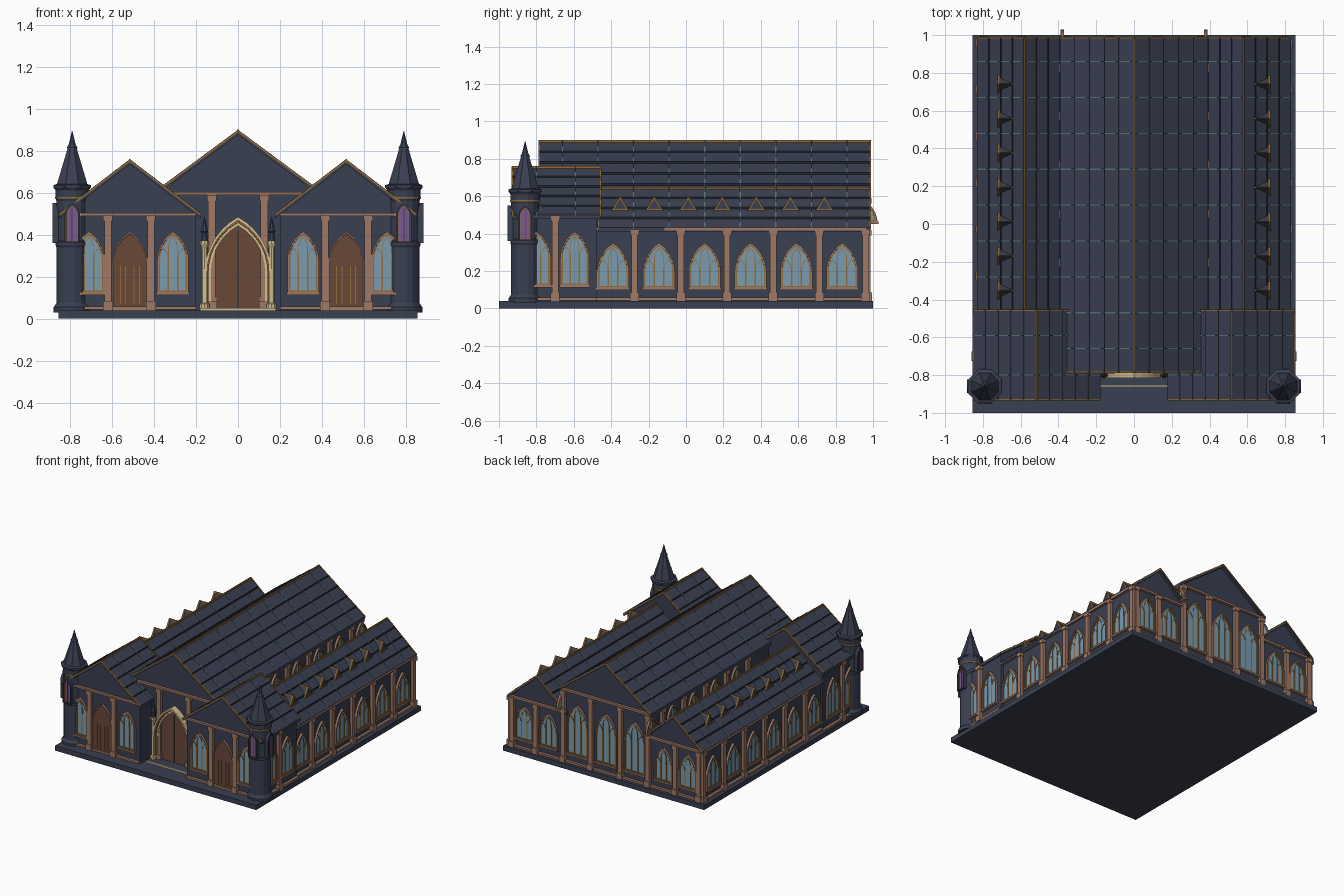
import bpy, bmesh
from math import pi, sin, cos, atan2, radians
from mathutils import Matrix, Vector

if "Cube" in bpy.data.objects:
    bpy.data.objects.remove(bpy.data.objects["Cube"])


def material(name, rgb):
    m = bpy.data.materials.new(name)
    m.use_nodes = True
    m.diffuse_color = (*rgb, 1)
    m.node_tree.nodes["Principled BSDF"].inputs["Base Color"].default_value = (*rgb, 1)
    return m


SLATE = material("slate", (.042, .05, .083))
SEAM = material("dark_seam", (.016, .019, .03))
RIB = material("grey_blue", (.1, .17, .21))
STONE = material("tan_stone", (.35, .19, .13))
DOOR = material("brown_wood", (.14, .065, .04))
GOLD = material("gold", (.3, .15, .035))
CREAM = material("cream", (.66, .52, .29))
GLASS = material("blue_glass", (.2, .33, .43))
PURPLE = material("purple_glass", (.2, .1, .27))

parts = {}
FRONT = Matrix.Identity(4)


def mesh(name, mat):
    return parts.setdefault(name, (bmesh.new(), mat))[0]


def place(x, y, degrees=0):
    return Matrix.Translation((x, y, 0)) @ Matrix.Rotation(radians(degrees), 4, "Z")


def loop(bm, pts, d, M):
    return [bm.verts.new(M @ Vector((u, -d, z))) for u, z in pts]


def bridge(bm, a, b):
    for i in range(len(a)):
        j = (i + 1) % len(a)
        bm.faces.new((a[i], a[j], b[j], b[i]))


# Outline pushed outward from a wall, d being the distance in front of it
def prism(name, mat, pts, d0, d1, M=FRONT):
    bm = mesh(name, mat)
    a, b = loop(bm, pts, d0, M), loop(bm, pts, d1, M)
    bridge(bm, a, b)
    bm.faces.new(a)
    bm.faces.new(b)


def ring(name, mat, outer, inner, d0, d1, M):
    bm = mesh(name, mat)
    loops = [loop(bm, p, d, M) for p, d in
             ((outer, d0), (outer, d1), (inner, d1), (inner, d0))]
    for i in range(4):
        bridge(bm, loops[i], loops[(i + 1) % 4])


def rect(u, w, z0, z1):
    return [(u - w / 2, z0), (u + w / 2, z0), (u + w / 2, z1), (u - w / 2, z1)]


def block(name, mat, x0, x1, y0, y1, z0, z1):
    prism(name, mat, rect((x0 + x1) / 2, x1 - x0, z0, z1), -y1, -y0)


# Pointed arch outline made of two arcs
def arch(u, w, z0, z1, rise, n=7):
    h = w / 2
    r = (h * h + rise * rise) / (2 * h)
    end = atan2(rise, r - h)
    side = [(h - r + r * cos(end * i / n), z1 - rise + r * sin(end * i / n)) for i in range(n + 1)]
    right = [(h, z0)] + side
    return [(u + a, z) for a, z in right] + [(u - a, z) for a, z in reversed(right[:-1])]


def arch_ring(name, mat, u, w, z0, z1, rise, t, d0, d1, M):
    ring(name, mat, arch(u, w, z0, z1, rise),
         arch(u, w - 2 * t, z0 + t, z1 - t * 1.3, rise * (w - 2 * t) / w), d0, d1, M)


def window(M, w, z0, z1):
    rise = w * .9
    arch_ring("window_frames", STONE, 0, w, z0, z1, rise, .008, 0, .016, M)
    wi, spring = w - .016, z1 - rise
    prism("window_glass", GLASS, arch(0, wi, z0 + .005, z1 - .01, rise * .92), 0, .005, M)
    arch_ring("window_gold_edges", GOLD, 0, wi, z0 + .008, z1 - .01, rise * .92, .006, .003, .011, M)
    for k in (-1, 0, 1):
        top = spring + rise * (.82 if k == 0 else .42)
        arch_ring("window_tracery", GOLD, k * wi / 3, wi / 3, z0 + .008, top, wi * .36, .004, .003, .009, M)
    prism("window_sills", STONE, rect(0, w + .01, z0 - .008, z0 + .004), 0, .02, M)


def pillar(M, z0, z1, w=.034):
    prism("pillars", STONE, rect(0, w, z0, z1), 0, .022, M)
    prism("pillar_bases", STONE, rect(0, w + .014, z0, z0 + .045), 0, .03, M)
    prism("pillar_capitals", STONE, rect(0, w + .012, z1 - .03, z1), 0, .028, M)


def beam(M, length, z, h=.014):
    prism("beams", STONE, rect(0, length, z, z + h), 0, .02, M)


def side_door(M):
    prism("side_doors", DOOR, arch(0, .16, .045, .405, .15), 0, .008, M)
    arch_ring("side_door_frames", STONE, 0, .172, .04, .415, .16, .007, 0, .016, M)
    for u in (-.045, -.02, .02, .045):
        prism("door_straps", GOLD, rect(u, .005, .07, .25), .006, .013, M)


def chevron(xc, half, zr, ze, lo, hi):
    return [(xc - half, ze + hi), (xc, zr + hi), (xc + half, ze + hi),
            (xc + half, ze + lo), (xc, zr + lo), (xc - half, ze + lo)]


# Gabled roof with overlapping courses, cross ribs and gold verges
def roof(name, xc, half, zr, ze, y0, y1, courses, ribs):
    def at(t, lift):
        return half * t, zr + (ze - zr) * t + lift
    right = []
    for i in range(courses):
        right += [at(i / courses, 0), at((i + 1) / courses, .008)]
    right.append(at(1, -.015))
    inner = [(xc, zr - .015)]
    prism(name, SLATE, [(xc - a, z) for a, z in reversed(right[1:])]
          + [(xc + a, z) for a, z in right] + inner, -y1, -y0)
    for i in range(1, courses):
        a, z = at(i / courses, .004)
        for s in (1, -1):
            block("roof_seams", SEAM, xc + s * a - .0025, xc + s * a + .0025, y0, y1, z - .004, z + .006)
    for y in ribs:
        prism("roof_ribs", RIB, chevron(xc, half, zr, ze, 0, .01), -y - .003, -y + .003)
    for y in (y0, y1):
        prism("gold_verges", GOLD, chevron(xc, half, zr, ze, -.002, .009), -y - .004, -y + .004)
    block("ridge_caps", GOLD, xc - .004, xc + .004, y0, y1, zr - .005, zr + .01)


def house(name, x0, x1, y0, y1, eave, xc, zr, ze):
    prism(name, SLATE, [(x0, .03), (x1, .03), (x1, eave), (xc, zr - .01), (x0, eave)], -y1, -y0)


def lathe(name, mat, x, y, profile, n):
    bm = mesh(name, mat)
    rings = [[bm.verts.new((x + r * cos(2 * pi * (i + .5) / n), y + r * sin(2 * pi * (i + .5) / n), z))
              for i in range(n)] for r, z in profile]
    for a, b in zip(rings, rings[1:]):
        bridge(bm, a, b)
    bm.faces.new(rings[0])
    bm.faces.new(rings[-1])


# Plinth and entrance step
block("plinth", SLATE, -.855, .855, -1, 1, 0, .038)
block("entrance_step", SLATE, -.18, .18, -.855, -.76, .03, .05)
block("step_edge", CREAM, -.18, .18, -.862, -.855, .03, .05)

# Nave
house("nave_walls", -.37, .37, -.765, .965, .6, 0, .89, .6)
rib_rows = [-.66 + .19 * i for i in range(9)]
roof("nave_roof", 0, .392, .89, .6, -.785, .985, 5, rib_rows)
front, back = place(0, -.765), place(0, .965, 180)
beam(front, .7, .588, .016)
beam(back, .74, .588, .016)
beam(back, 1.64, .043)
for x in (-.125, .125):
    pillar(place(x, -.765), .04, .59)
for x in (-.36, -.125, .125, .36):
    pillar(place(x, .965, 180), .04, .59)
for x in (-.243, 0, .243):
    window(place(x, .965, 180), .18, .11, .5)

# Main portal
prism("portal_doors", DOOR, arch(0, .27, .045, .45, .23), 0, .01, front)
prism("portal_door_gap", SEAM, rect(0, .003, .05, .42), .008, .012, front)
arch_ring("portal_arch_outer", CREAM, 0, .32, .035, .485, .27, .013, 0, .05, front)
arch_ring("portal_arch_band", GOLD, 0, .294, .035, .468, .25, .007, 0, .038, front)
arch_ring("portal_arch_inner", CREAM, 0, .282, .035, .458, .24, .012, 0, .026, front)
for s in (1, -1):
    lathe("portal_columns", CREAM, s * .16, -.8,
          [(.025, .035), (.025, .07), (.015, .075), (.015, .34), (.023, .355), (.023, .37)], 10)
    lathe("portal_pinnacles", SLATE, s * .16, -.8,
          [(.018, .37), (.015, .41), (.02, .415), (.001, .485)], 8)
    prism("door_plates", STONE, rect(s * .115, .025, .05, .1), 0, .016, front)

for s in (1, -1):
    # Front wings
    cx = s * .515
    house("front_wing_walls", cx - .315, cx + .315, -.905, -.475, .5, cx, .75, .5)
    roof("front_wing_roofs", cx, .338, .75, .492, -.93, -.457, 5, (-.8, -.59))
    beam(place(cx, -.905), .63, .49)
    beam(place(cx, -.905), .63, .043)
    side_door(place(cx, -.905))
    for x in (.415, .62):
        pillar(place(s * x, -.905), .04, .495)
    for x in (.31, .71):
        window(place(s * x, -.905), .15, .12, .415)
    side = s * 90
    for z in (.49, .043):
        beam(place(s * .83, -.69, side), .43, z)
    for y in (-.8, -.595):
        window(place(s * .83, y, side), .155, .12, .41)
    pillar(place(s * .83, -.7, side), .04, .495)

    # Side aisles
    ax = s * .58
    house("aisle_walls", ax - .23, ax + .23, -.48, .965, .44, ax, .64, .43)
    roof("aisle_roofs", ax, .25, .64, .425, -.47, .985, 4, rib_rows[1:])
    for z, h in ((.415, .016), (.043, .014)):
        beam(place(s * .81, .245, side), 1.44, z, h)
    beam(place(s * .59, .965, 180), .44, .415, .016)
    for i in range(6):
        window(place(s * .81, -.39 + .245 * i, side), .17, .105, .35)
        pillar(place(s * .81, -.27 + .247 * i - .005, side), .04, .42)
    for x in (.49, .695):
        window(place(s * x, .965, 180), .155, .11, .37)
    for x in (.593, .795):
        pillar(place(s * x, .965, 180), .04, .42)

    # Upper nave wall trim
    beam(place(s * .37, .25, side), 1.43, .578)
    for i in range(5):
        pillar(place(s * .37, -.205 + .2585 * i, side), .44, .59)
        window(place(s * .37, -.075 + .2585 * i, side), .13, .46, .572)

    # Roof dormers
    for i in range(7):
        M = place(s * .718, -.352 + .182 * i, side)
        prism("dormers", SLATE, [(-.04, .525), (.04, .525), (0, .59)], -.09, 0, M)
        ring("dormer_trims", GOLD, [(-.048, .522), (.048, .522), (0, .6)],
             [(-.034, .53), (.034, .53), (0, .585)], -.008, .004, M)
        prism("dormer_ridges", GOLD, rect(0, .005, .585, .598), -.08, 0, M)

    # Corner towers
    tx, ty = s * .79, -.86
    lathe("tower_shafts", SLATE, tx, ty,
          [(.09, .03), (.09, .055), (.082, .065), (.076, .075), (.076, .34), (.081, .35),
           (.081, .365), (.076, .37), (.076, .56), (.08, .57), (.08, .61), (.09, .625)], 16)
    lathe("tower_gold_bands", GOLD, tx, ty, [(.083, .572), (.083, .58)], 16)
    lathe("tower_spires", SLATE, tx, ty,
          [(.096, .622), (.096, .636), (.078, .642), (.024, .81), (.027, .815),
           (.018, .83), (.001, .895)], 8)
    lathe("spire_bands", RIB, tx, ty, [(.026, .81), (.027, .814)], 8)
    for angle in range(0, 360, 90):
        M = place(tx, ty, angle)
        arch_ring("tower_window_frames", SLATE, 0, .072, .36, .55, .06, .008, .06, .094, M)
        prism("tower_glass", PURPLE, arch(0, .058, .37, .54, .05), .06, .08, M)
        arch_ring("tower_window_edges", GOLD, 0, .056, .368, .54, .05, .003, .07, .084, M)
        prism("tower_mullions", SLATE, rect(0, .004, .37, .53), .07, .084, M)

# Turn every collected part into an object
for name, (bm, mat) in parts.items():
    bmesh.ops.recalc_face_normals(bm, faces=bm.faces)
    data = bpy.data.meshes.new(name)
    bm.to_mesh(data)
    bm.free()
    data.materials.append(mat)
    bpy.context.collection.objects.link(bpy.data.objects.new(name, data))
